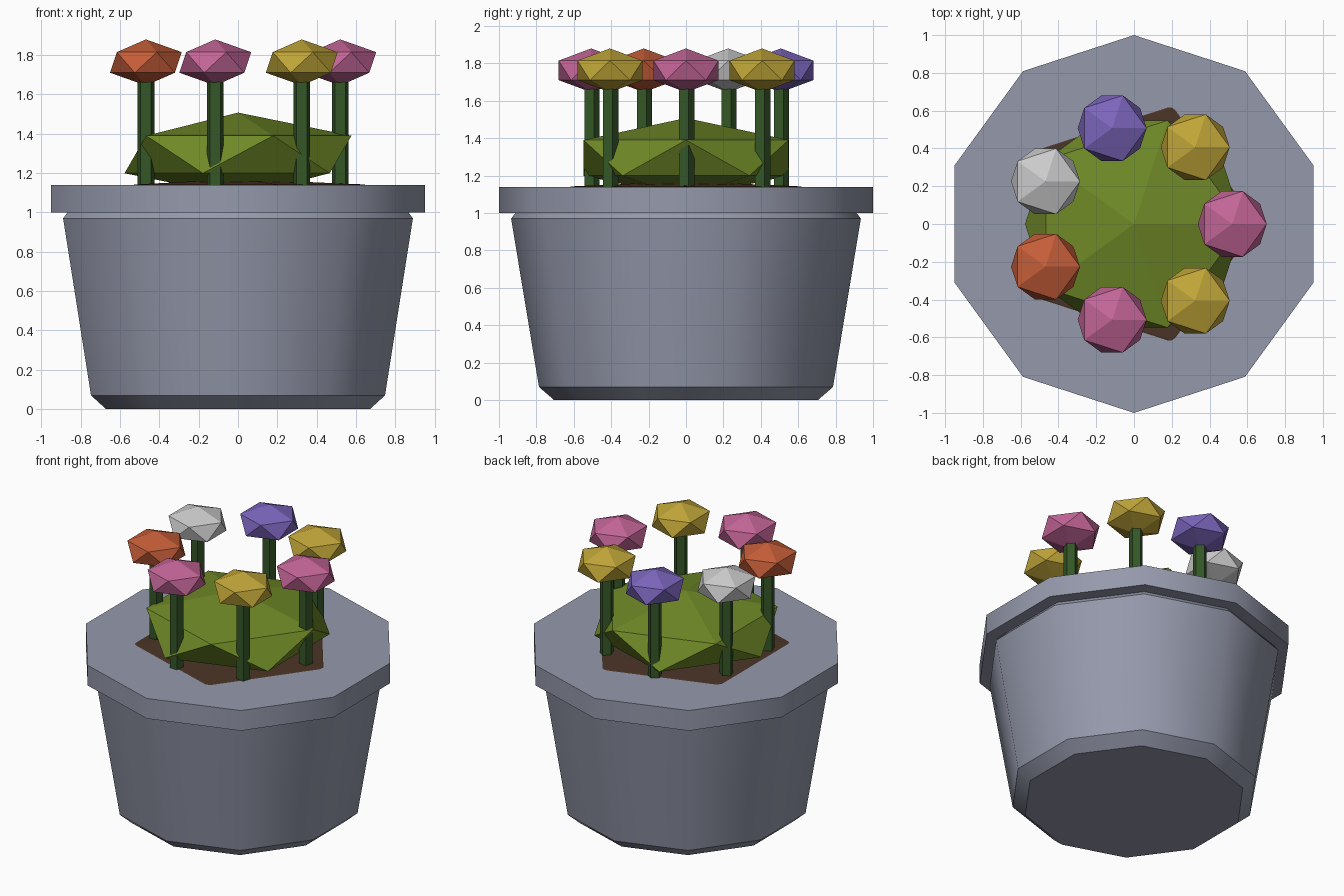
import bpy, bmesh
from math import sin, cos, pi, radians

if "Cube" in bpy.data.objects:
    bpy.data.objects.remove(bpy.data.objects["Cube"])


def material(name, rgb):
    m = bpy.data.materials.new(name)
    m.diffuse_color = (*rgb, 1)
    m.use_nodes = True
    m.node_tree.nodes["Principled BSDF"].inputs["Base Color"].default_value = m.diffuse_color
    return m


def add_object(name, bm, mat, smooth=False):
    bmesh.ops.recalc_face_normals(bm, faces=bm.faces)
    mesh = bpy.data.meshes.new(name)
    bm.to_mesh(mesh)
    bm.free()
    mesh.materials.append(mat)
    ob = bpy.data.objects.new(name, mesh)
    bpy.context.collection.objects.link(ob)
    if smooth:
        bpy.ops.object.select_all(action='DESELECT')
        ob.select_set(True)
        bpy.context.view_layer.objects.active = ob
        bpy.ops.object.shade_smooth_by_angle(angle=radians(38))
    return ob


def turned(name, profile, sides, mat, centre=(0, 0), smooth=False):
    """Closed solid from (radius, z) rings, first corner pointing to +y."""
    bm = bmesh.new()
    rings = [[bm.verts.new((centre[0] + r * sin(2 * pi * i / sides),
                            centre[1] + r * cos(2 * pi * i / sides), z))
              for i in range(sides)] for r, z in profile]
    for a, b in zip(rings, rings[1:]):
        for i in range(sides):
            j = (i + 1) % sides
            bm.faces.new((a[i], a[j], b[j], b[i]))
    bm.faces.new(rings[0])
    bm.faces.new(rings[-1])
    return add_object(name, bm, mat, smooth)


def squashed_ico(name, centre, radius, height, mat):
    """Flat-shaded 20-face ball squashed to a half height."""
    bm = bmesh.new()
    bmesh.ops.create_icosphere(bm, subdivisions=1, radius=1)
    bmesh.ops.scale(bm, vec=(radius, radius, height), verts=bm.verts)
    ob = add_object(name, bm, mat)
    ob.location = centre
    return ob


pot_mat = material("pot_grey", (0.30, 0.32, 0.41))
soil_mat = material("soil_brown", (0.07, 0.035, 0.02))
leaf_mat = material("leaf_green", (0.16, 0.25, 0.02))
stem_mat = material("stem_green", (0.035, 0.095, 0.02))
petal_mats = [material("petal_pink", (0.55, 0.13, 0.31)),
              material("petal_yellow", (0.53, 0.38, 0.04)),
              material("petal_purple", (0.20, 0.13, 0.50)),
              material("petal_white", (0.58, 0.58, 0.58)),
              material("petal_orange", (0.56, 0.11, 0.04))]

# Pot: tapered ten-sided body with chamfered ends, and a flat rim
turned("pot_body", [(0.705, 0), (0.786, 0.07), (0.935, 0.97), (0.912, 1.0)],
       10, pot_mat, smooth=True)
turned("pot_rim", [(1, 1.0), (1, 1.14)], 10, pot_mat, smooth=True)

# Soil and foliage
squashed_ico("soil", (0, 0, 1.12), 0.725, 0.05, soil_mat)
squashed_ico("foliage", (0, 0, 1.295), 0.645, 0.213, leaf_mat)

# Ring of seven flowers
for k in range(7):
    a = 2 * pi * k / 7
    x, y = 0.52 * cos(a), 0.52 * sin(a)
    turned(f"stem_{k + 1}", [(0.045, 1.12), (0.045, 1.74)], 5, stem_mat, (x, y))
    squashed_ico(f"flower_{k + 1}", (x, y, 1.763), 0.204, 0.117,
                 petal_mats[k % 5])
